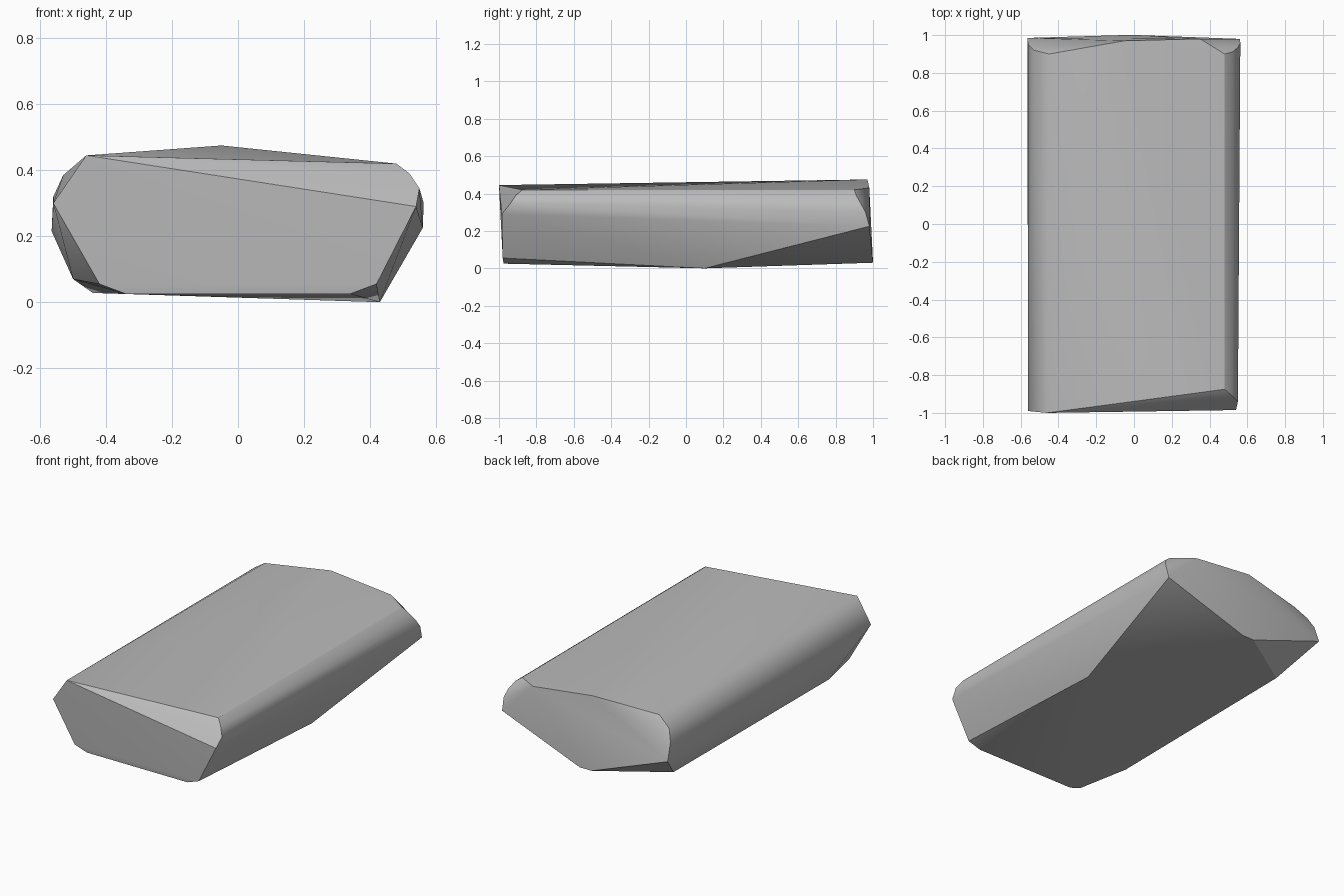
import bpy
import bmesh
import math

# Remove the default cube
default_cube = bpy.data.objects.get("Cube")
if default_cube:
    bpy.data.objects.remove(default_cube, do_unlink=True)


def make_material(name, color):
    material = bpy.data.materials.new(name)
    material.use_nodes = True
    material.diffuse_color = color
    material.node_tree.nodes["Principled BSDF"].inputs["Base Color"].default_value = color
    return material


def make_hull(name, corner_groups, material):
    """Wrap a convex solid around groups of corner points."""
    bm = bmesh.new()
    for corners in corner_groups:
        for corner in corners:
            bm.verts.new(corner)
    hull = bmesh.ops.convex_hull(bm, input=bm.verts[:])
    unused = {item for key in ("geom_interior", "geom_unused") for item in hull[key]
              if isinstance(item, bmesh.types.BMVert) and item.is_valid}
    bmesh.ops.delete(bm, geom=list(unused), context="VERTS")
    bmesh.ops.recalc_face_normals(bm, faces=bm.faces[:])
    mesh = bpy.data.meshes.new(name)
    bm.to_mesh(mesh)
    bm.free()
    mesh.materials.append(material)
    slab = bpy.data.objects.new(name, mesh)
    bpy.context.collection.objects.link(slab)
    return slab


# Front end: almost flat, chipped at the upper left corner
front_end = [
    (-.46, -1, .445), (-.56, -.99, .3), (-.42, -.98, .055), (-.34, -.975, .025),
    (.34, -.975, .025), (.42, -.98, .055), (.54, -.985, .29), (.48, -.875, .42),
]

# Back end: bowed, with its peak near the middle of the top edge
back_end = [
    (-.05, .97, .475), (.35, .98, .43), (-.45, .9, .44),
    (.02, 1, .03), (-.06, 1, .03),
]

# Rounded shoulder along the left side
left_shoulder = [
    (.52, -.91, .39), (.55, -.94, .345), (.48, .9, .42), (.52, .91, .39),
    (.55, .935, .345), (.563, .96, .3), (.56, .98, .225),
]

# Rounded shoulder along the right side
right_shoulder = [(-.53, .92, .385), (-.56, .95, .32), (-.565, .985, .215)]

# Lowest corners of the underside
underside = [(.43, .1, 0), (-.5, -.67, .07), (-.44, .75, .028)]

stone = make_material("stone grey", (.5, .5, .5, 1))
slab = make_hull("stone_slab",
                 [front_end, back_end, left_shoulder, right_shoulder, underside], stone)

# Smooth the shoulders while keeping the broken edges sharp
bpy.ops.object.select_all(action="DESELECT")
slab.select_set(True)
bpy.context.view_layer.objects.active = slab
bpy.ops.object.shade_smooth_by_angle(angle=math.radians(30))
